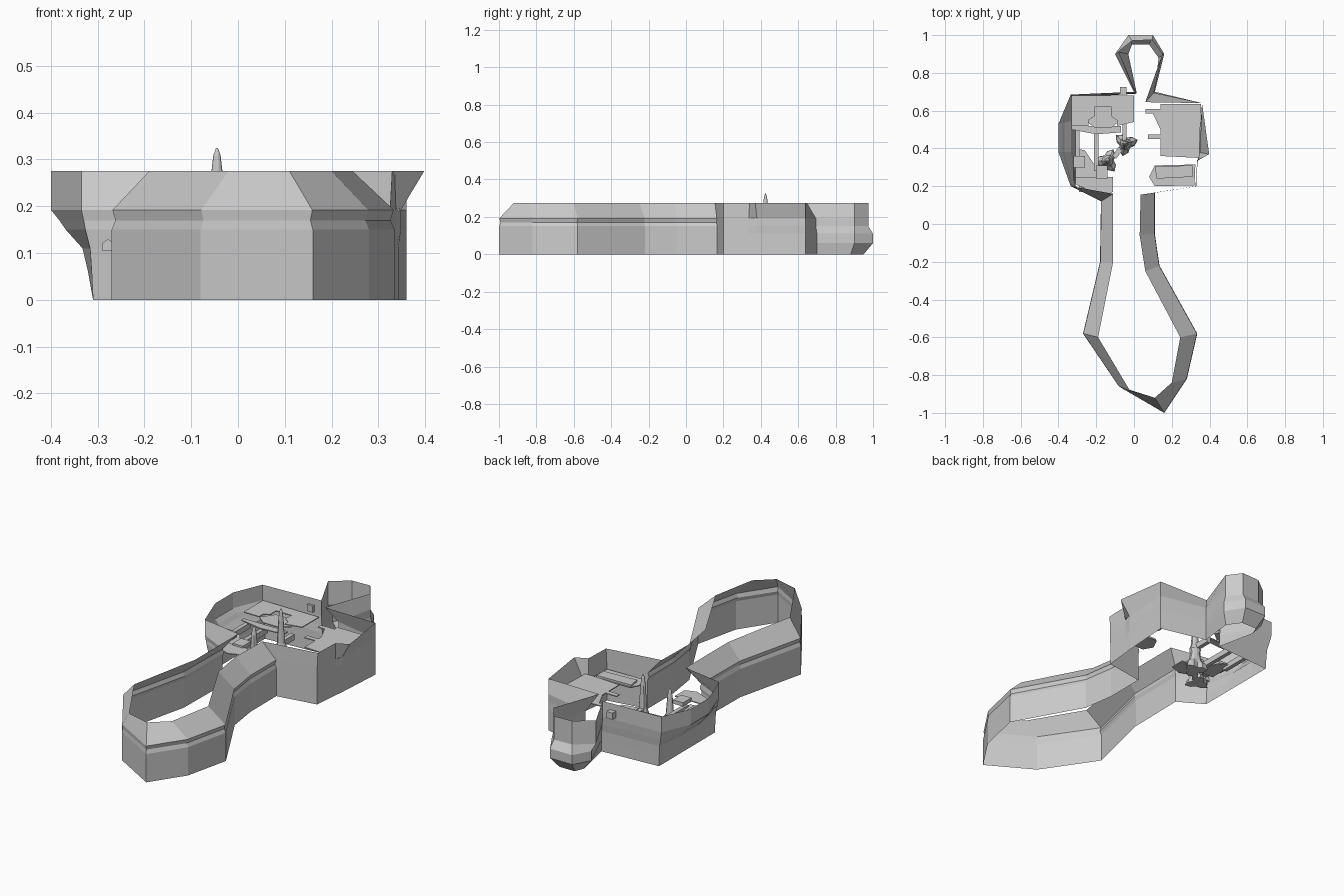
import bpy, bmesh, math
from mathutils import Vector

if "Cube" in bpy.data.objects:
    bpy.data.objects.remove(bpy.data.objects["Cube"])


def make(name, verts, faces):
    me = bpy.data.meshes.new(name)
    me.from_pydata(verts, [], faces)
    bm = bmesh.new()
    bm.from_mesh(me)
    bmesh.ops.recalc_face_normals(bm, faces=bm.faces)
    bm.to_mesh(me)
    bm.free()
    ob = bpy.data.objects.new(name, me)
    bpy.context.collection.objects.link(ob)
    return ob


def slab(name, pts, z0, z1):
    n = len(pts)
    v = [(x, y, z) for z in (z0, z1) for x, y in pts]
    f = [tuple(range(n)), tuple(range(n, 2 * n))]
    f += [(i, (i + 1) % n, n + (i + 1) % n, n + i) for i in range(n)]
    return make(name, v, f)


def box(name, x0, x1, y0, y1, z0, z1):
    return slab(name, [(x0, y0), (x1, y0), (x1, y1), (x0, y1)], z0, z1)


# Enclosing cliff: (foot x, y), (rim x, y) for each corner
canyon_right = [((.16, -1), (.11, -.92)), ((.28, -.82), (.20, -.84)),
                ((.335, -.58), (.245, -.6)), ((.135, -.22), (.06, -.25)),
                ((.11, -.05), (.03, -.06)), ((.11, .165), (.035, .155))]
room_right = [((.325, .2), (.33, .2)), ((.338, .335), (.335, .34)),
              ((.343, .38), (.398, .37)), ((.36, .64), (.36, .64)),
              ((.11, .70), (.06, .645))]
room_left = [((.015, .69), (0, .70)), ((-.31, .67), (-.335, .685)),
             ((-.31, .55), (-.40, .53)), ((-.31, .38), (-.40, .38)),
             ((-.31, .2), (-.335, .2))]
canyon_left = [((-.175, .12), (-.11, .16)), ((-.18, -.2), (-.11, -.2)),
               ((-.27, -.58), (-.19, -.6)), ((-.08, -.86), (-.02, -.885))]
# The back alcove bulges at its waist: foot, waist, rim
alcove = [((.13, .88), (.16, .9), (.15, .9)), ((.08, .95), (.1, 1), (.095, .975)),
          ((-.01, .95), (-.03, 1), (-.01, .97)), ((-.03, .9), (-.08, .91), (-.1, .9))]

columns = []


def column(foot, rim, weights, waist=None):
    a, c = Vector(foot), Vector(rim)
    b = Vector(waist) if waist else c
    out = []
    for z, w in zip((0, .06, .11, .15, .17, .192, .275), weights):
        p = a.lerp(b, w) if z < .13 or not waist else b.lerp(c, w)
        out.append((p.x, p.y, z))
    columns.append(out)


CANYON = (0, 0, 0, 0, .1, .02, 1)
FLARE = (0, .12, .25, .65, .8, 1, 1)
STEEP = (0, 0, 0, .1, .1, .1, 1)
for p in canyon_right:
    column(*p, CANYON)
for p in room_right:
    column(*p, STEEP)
for a, b, c in alcove:
    column(a, c, (0, 1, 1, 1, 1, 1, 1), b)
for p in room_left:
    column(*p, FLARE)
for p in canyon_left:
    column(*p, CANYON)
n, m = len(columns), 7
make("cliff_wall", [p for col in columns for p in col],
     [(i * m + k, (i + 1) % n * m + k, (i + 1) % n * m + k + 1, i * m + k + 1)
      for i in range(n) for k in range(m - 1)])

# Left platforms, nearly flush with one another
slab("left_upper_deck", [(-.33, .52), (-.24, .52), (-.24, .55), (-.21, .57), (-.21, .62),
                         (-.12, .62), (-.12, .57), (-.09, .55), (-.09, .52), (0, .54),
                         (0, .68), (-.33, .68)], .19, .195)
slab("left_inset_deck", [(-.26, .55), (-.21, .51), (-.12, .51), (-.07, .55),
                         (-.12, .62), (-.21, .62)], .17, .175)
slab("left_lower_deck", [(-.33, .52), (-.07, .52), (-.07, .485), (-.20, .475), (-.33, .5)],
     .155, .16)
box("wall_block", -.075, -.04, .685, .725, .205, .24)

# Beams between the decks
for x, y0, y1 in ((-.30, .36, .52), (-.20, .28, .52), (-.05, .44, .53)):
    box("beam", x - .011, x + .011, y0, y1, .12, .15)
slab("left_front_floor", [(-.31, .21), (-.17, .15), (-.11, .17), (-.11, .25), (-.31, .25)],
     .155, .16)
slab("left_side_floor", [(-.31, .25), (-.2, .25), (-.2, .3), (-.26, .39), (-.31, .4)], .135, .14)
box("side_block", -.32, -.26, .30, .36, .14, .17)
box("front_block", -.20, -.14, .24, .31, .15, .17)

# Little gabled vent poking through the front wall
gable = [(-.291, .105), (-.265, .105), (-.265, .12), (-.278, .13), (-.291, .12)]
make("front_vent", [(x, y, z) for y in (.17, .25) for x, z in gable],
     [(0, 1, 2, 3, 4), (5, 6, 7, 8, 9)]
     + [(i, (i + 1) % 5, 5 + (i + 1) % 5, 5 + i) for i in range(5)])

# Right platforms and planks
slab("right_deck", [(.14, .36), (.345, .35), (.355, .635), (.14, .635)], .19, .195)
slab("right_front_deck", [(.08, .25), (.11, .2), (.32, .205), (.325, .315), (.11, .31)],
     .165, .17)
slab("right_front_step", [(.12, .24), (.31, .25), (.31, .31), (.11, .305)], .17, .18)
slab("upper_plank", [(.06, .585), (.10, .585), (.14, .5), (.14, .61), (.06, .61)], .19, .195)
box("lower_plank", .075, .14, .45, .475, .19, .195)


# Rock spires with lobed feet
def spire(name, cx, cy, height, turn):
    prof = [(.05, 0, .35), (.045, .1, .3), (.032, .16, .15), (.024, .3, 0), (.03, .36, .1),
            (.02, .45, .05), (.016, .65, .05), (.013, .82, 0), (.008, .95, 0), (.002, 1, 0)]
    k = 12
    v = []
    for r, h, lobe in prof:
        for i in range(k):
            a = 2 * math.pi * i / k
            q = r * (1 + lobe * math.cos(3 * a))
            v.append((cx + q * math.cos(a + turn), cy + q * math.sin(a + turn), h * height))
    f = [(j * k + i, j * k + (i + 1) % k, (j + 1) * k + (i + 1) % k, (j + 1) * k + i)
         for j in range(len(prof) - 1) for i in range(k)]
    f += [tuple(range(k)), tuple(range(len(v) - k, len(v)))]
    make(name, v, f)


spire("tall_spire", -.045, .425, .325, .3)
spire("short_spire", -.14, .335, .24, 1.1)
slab("spire_bridge", [(-.115, .36), (-.095, .345), (-.06, .39), (-.08, .41)], 0, .04)
